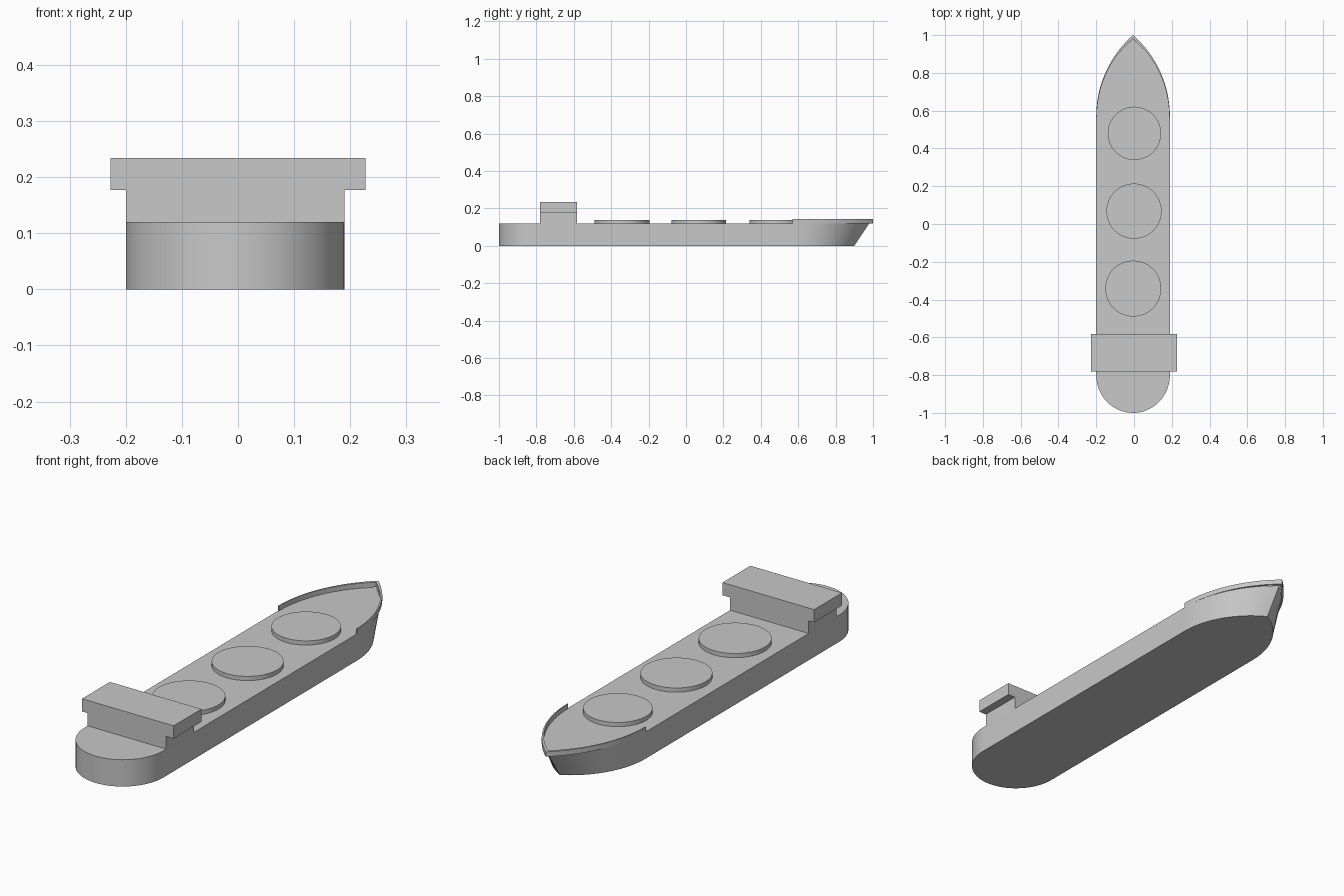
import bpy, bmesh, math

cube = bpy.data.objects.get("Cube")
if cube:
    bpy.data.objects.remove(cube, do_unlink=True)

GREY = (0.58, 0.58, 0.58, 1.0)
mat = bpy.data.materials.new("ship grey")
mat.diffuse_color = GREY
mat.use_nodes = True
mat.node_tree.nodes["Principled BSDF"].inputs["Base Color"].default_value = GREY

CX = -0.005        # centre line of the hull
HALF = 0.195       # half beam
DECK = 0.12
RAIL = 0.142
BOW_START = 0.57
STERN_START = -0.8


def make_object(name, bm, smooth=True):
    bmesh.ops.recalc_face_normals(bm, faces=bm.faces)
    mesh = bpy.data.meshes.new(name)
    bm.to_mesh(mesh)
    bm.free()
    obj = bpy.data.objects.new(name, mesh)
    bpy.context.collection.objects.link(obj)
    mesh.materials.append(mat)
    if smooth:
        bpy.ops.object.select_all(action='DESELECT')
        obj.select_set(True)
        bpy.context.view_layer.objects.active = obj
        bpy.ops.object.shade_smooth_by_angle(angle=math.radians(30))
    return obj


def loft(name, lower, upper, smooth=True):
    """Closed solid between two matching rings of points."""
    bm = bmesh.new()
    a = [bm.verts.new(p) for p in lower]
    b = [bm.verts.new(p) for p in upper]
    bm.faces.new(a)
    bm.faces.new(b)
    for i in range(len(a)):
        j = (i + 1) % len(a)
        bm.faces.new((a[i], a[j], b[j], b[i]))
    return make_object(name, bm, smooth)


def bow_curve(tip, half, steps=20):
    """Pointed arch in plan: right side, tip, left side."""
    length = tip - BOW_START
    radius = (length ** 2 + half ** 2) / (2 * half)
    sweep = math.asin(length / radius)
    side = []
    for i in range(steps):
        t = sweep * i / steps
        side.append((half - radius * (1 - math.cos(t)),
                     BOW_START + radius * math.sin(t)))
    pts = side + [(0, tip)] + [(-x, y) for x, y in reversed(side)]
    return [(CX + x, y) for x, y in pts]


def stern_curve(steps=32):
    """Rounded stern, from left side round to right side."""
    pts = []
    for i in range(steps + 1):
        t = math.pi * (1 + i / steps)
        pts.append((CX + HALF * math.cos(t),
                    STERN_START + (1 + STERN_START) * math.sin(t)))
    return pts


def at_height(points, z):
    return [(x, y, z) for x, y in points]


# Hull with raked bow
loft("hull",
     at_height(bow_curve(0.9, HALF) + stern_curve(), 0),
     at_height(bow_curve(0.98, HALF) + stern_curve(), DECK))

# Bow bulwark: thin raised rim along the pointed arch
rim = bow_curve(1.0, HALF) + bow_curve(0.983, HALF - 0.004)[::-1]
bm = bmesh.new()
low = [bm.verts.new(p) for p in at_height(rim, DECK)]
top = [bm.verts.new(p) for p in at_height(rim, RAIL)]
n = len(rim)
for i in range(n):
    j = (i + 1) % n
    bm.faces.new((low[i], low[j], top[j], top[i]))
for i in range(n // 2 - 1):
    for ring in (low, top):
        bm.faces.new((ring[i], ring[i + 1], ring[n - 2 - i], ring[n - 1 - i]))
make_object("bow_bulwark", bm)

# Bridge block with overhanging wings, a T profile run along y
WING_Z, TOP_Z, WING = 0.177, 0.234, 0.227
right_side = [(HALF, DECK - 0.01), (HALF, WING_Z), (WING, WING_Z), (WING, TOP_Z)]
profile = [(CX + x if x == HALF else x, z) for x, z in right_side]
profile += [(CX - x if x == HALF else -x, z) for x, z in reversed(right_side)]
loft("bridge",
     [(x, -0.78, z) for x, z in profile],
     [(x, -0.583, z) for x, z in profile], smooth=False)

# Round cargo hatches
hatches = (("front_hatch", 0.002, 0.48, 0.141),
           ("middle_hatch", 0.0, 0.068, 0.146),
           ("rear_hatch", -0.004, -0.342, 0.148))
for name, x, y, r in hatches:
    ring = [(x + r * math.cos(k * math.tau / 64),
             y + r * math.sin(k * math.tau / 64)) for k in range(64)]
    loft(name, at_height(ring, DECK - 0.005), at_height(ring, 0.139))
